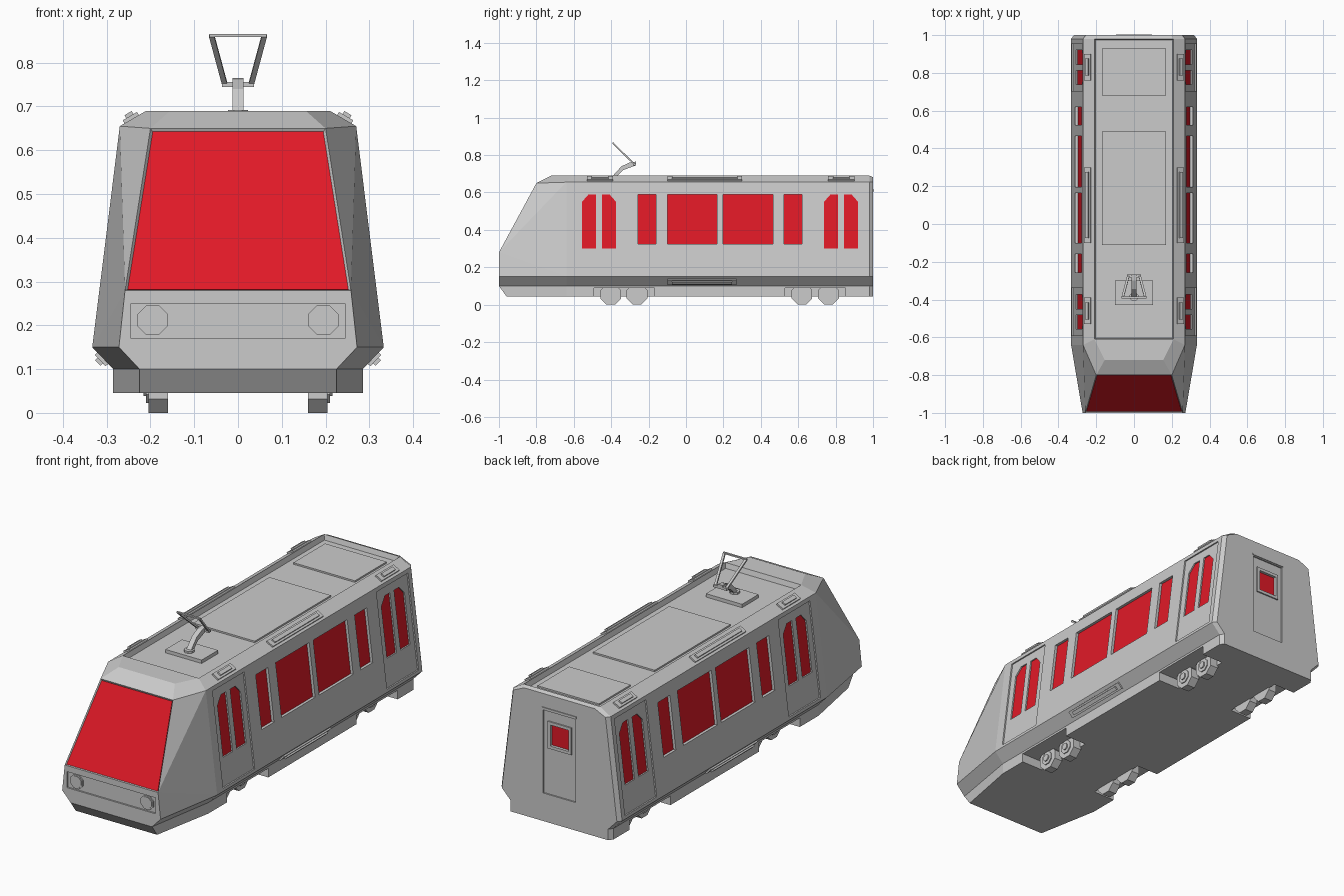
import bpy, bmesh
from math import sin, cos, pi, atan2
from mathutils import Vector, Matrix

if "Cube" in bpy.data.objects:
    bpy.data.objects.remove(bpy.data.objects["Cube"])

red = bpy.data.materials.new("window_red")
red.diffuse_color = (0.75, 0.01, 0.02, 1)
red.use_nodes = True
red.node_tree.nodes["Principled BSDF"].inputs["Base Color"].default_value = red.diffuse_color


def finish(name, bm, mat=None):
    bmesh.ops.recalc_face_normals(bm, faces=bm.faces)
    me = bpy.data.meshes.new(name)
    bm.to_mesh(me)
    bm.free()
    ob = bpy.data.objects.new(name, me)
    bpy.context.collection.objects.link(ob)
    if mat:
        me.materials.append(mat)
    return ob


def solids(name, shapes, mat=None):
    """One object made of prisms: each shape is (outline points, extrusion vector)."""
    bm = bmesh.new()
    for pts, vec in shapes:
        a = [bm.verts.new(p) for p in pts]
        b = [bm.verts.new(Vector(p) + Vector(vec)) for p in pts]
        bm.faces.new(a)
        bm.faces.new(b)
        for i in range(len(a)):
            j = (i + 1) % len(a)
            bm.faces.new((a[i], a[j], b[j], b[i]))
    return finish(name, bm, mat)


def box(x0, x1, y0, y1, z0, z1):
    return [(x0, y0, z0), (x1, y0, z0), (x1, y1, z0), (x0, y1, z0)], (0, 0, z1 - z0)


def disc(c, r, n, vec):
    """Regular n-gon prism along x, y or z, with flats on the axes."""
    u, v = [Vector(e) for e, k in zip(Matrix.Identity(3), vec) if k == 0]
    ang = [2 * pi * (i + .5) / n for i in range(n)]
    return [Vector(c) + r * (cos(t) * u + sin(t) * v) for t in ang], vec


def bar(p, q, w, t):
    """Square-ended strut: w wide in x, t thick across."""
    p, d = Vector(p), Vector(q) - Vector(p)
    x = Vector((1, 0, 0))
    n = d.cross(x).normalized()
    return [p + x * i * w / 2 + n * j * t / 2 for i, j in ((-1, -1), (1, -1), (1, 1), (-1, 1))], d


# Body shell: tapered nose, straight middle, chamfered rear
bm = bmesh.new()


def ring(pts):
    return [[bm.verts.new((s * x, y, z)) for x, y, z in pts] for s in (1, -1)]


def section(y, ye, k=0.0):
    return ring([(.285 - k, y, .045), (.285 - k, y, .1), (.333 - k, y, .15),
                 (.27 - k, y, .655), (.21 - k, ye, .69 - k * .5)])


nose = ring([(.225, -.96, .045), (.225, -1, .1), (.272, -1, .15),
             (.258, -1, .28), (.2, -.8, .65), (.155, -.72, .69)])
mid, rear, end = section(-.64, -.61), section(.98, .98), section(1, 1, .015)

for n, m in zip(nose, mid):
    for f in ((n[0], n[1], m[1], m[0]), (n[1], n[2], m[2], m[1]), (n[2], n[3], m[2]),
              (n[3], m[3], m[2]), (n[3], n[4], m[3]), (n[4], n[5], m[4], m[3])):
        bm.faces.new(f)
(nr, nl), (mr, ml) = nose, mid
bm.faces.new((nr[0], nl[0], ml[0], mr[0]))
bm.faces.new((nr[5], nl[5], ml[4], mr[4]))
bm.faces.new((nr[0], nr[1], nl[1], nl[0]))
bm.faces.new((nr[1], nr[2], nr[3], nl[3], nl[2], nl[1]))
shield = bm.faces.new((nr[3], nr[4], nl[4], nl[3]))
bm.faces.new((nr[4], nr[5], nl[5], nl[4]))
loops = [r[0] + r[1][::-1] for r in (mid, rear, end)]
for k in (0, 1):
    for i in range(10):
        j = (i + 1) % 10
        f = bm.faces.new((loops[k][i], loops[k][j], loops[k + 1][j], loops[k + 1][i]))
        if k == 0 and i == 4:
            roof = f
bm.faces.new(loops[2])
bmesh.ops.recalc_face_normals(bm, faces=bm.faces)
bmesh.ops.inset_region(bm, faces=[roof], thickness=.01, depth=-.025)
bmesh.ops.inset_region(bm, faces=[shield], thickness=.008, depth=-.008)
shield.normal_update()
glass = [v.co.copy() for v in shield.verts]
glass_vec = shield.normal * .003
body = finish("tram_body", bm)
solids("windshield", [(glass, glass_vec)], red)


# Side openings, laid out as (y, z) outlines on the leaning wall
def wall(outline, s, depth, out):
    return [(s * (.333 - (z - .15) * .1248 - depth), y, z) for y, z in outline], (s * (depth + out), 0, 0)


def rect(y0, y1, z0, z1):
    return [(y0, z0), (y1, z0), (y1, z1), (y0, z1)]


windows = [rect(a, b, .325, .59) for a, b in ((-.257, -.16), (-.1, .165), (.197, .465), (.524, .62))]
doors = []
for c in (-.465, .829):
    doors.append(rect(c - .125, c + .125, .165, .635))
    for d in (-1, 1):
        o, i = c + d * .091, c + d * .016
        windows.append([(o, .3), (i, .3), (i, .59), (o - d * .035, .59), (o, .55)])
both = (1, -1)

door_cut = [wall(o, s, .007, .03) for o in doors for s in both]
door_cut.append(box(-.09, .09, .993, 1.03, .185, .6))       # rear door
door_cut.append(box(-.245, .245, -1.03, -.992, .17, .25))   # headlight panel
for c in (-.33, .692):                                      # bogie openings
    door_cut += [box(*sorted((s * .165, s * .4)), c - .162, c + .162, -.02, .09) for s in both]
window_cut = [wall(o, s, .018, .03) for o in windows for s in both]
window_cut.append(box(-.05, .05, .98, 1.03, .43, .535))

for name, shapes in (("door_cutter", door_cut), ("window_cutter", window_cut)):
    cutter = solids(name, shapes)
    cutter.hide_render = True
    cutter.hide_set(True)
    mod = body.modifiers.new(name, "BOOLEAN")
    mod.object, mod.operation, mod.solver = cutter, "DIFFERENCE", "EXACT"

solids("side_windows", [wall(o, s, .022, -.014) for o in windows for s in both], red)
solids("rear_window", [box(-.05, .05, .975, .986, .43, .535)], red)

# Rear door window frame and rain ledge
solids("rear_window_frame", [box(-.065, -.05, .99, 1, .415, .55), box(.05, .065, .99, 1, .415, .55),
                             box(-.05, .05, .99, 1, .415, .43), box(-.05, .05, .99, 1, .535, .55)])
solids("rear_door_ledge", [box(-.095, .095, .99, 1.004, .605, .615)])

# Headlights
for s, side in ((1, "right"), (-1, "left")):
    solids("headlight_" + side, [disc((s * .195, -.985, .212), .037, 8, (0, -.013, 0)),
                                 disc((s * .195, -.985, .212), .03, 8, (0, -.016, 0))])

# Wheels with hubs
for s, side in ((1, "right"), (-1, "left")):
    parts = []
    for y in (-.403, -.262, .62, .762):
        parts += [disc((s * .16, y, .055), .0595, 8, (s * .045, 0, 0)),
                  disc((s * .16, y, .055), .035, 8, (s * .05, 0, 0)),
                  disc((s * .16, y, .055), .018, 8, (s * .056, 0, 0))]
    solids("wheels_" + side, parts)


# Two-layer vents on the roof and sill chamfers
def vent(name, x, z, y0, y1, normal, width):
    nx, nz = normal
    for s, side in ((1, "right"), (-1, "left")):
        n, t = Vector((s * nx, 0, nz)).normalized(), Vector((s * nz, 0, -nx)).normalized()
        layers = []
        for w, e, h in ((width, 0, .008), (width * .5, .025, .016)):
            c = Vector((s * x, 0, z)) - n * .004
            pts = [c + t * k * w / 2 + Vector((0, y, 0))
                   for k, y in ((-1, y0 + e), (1, y0 + e), (1, y1 - e), (-1, y1 - e))]
            layers.append((pts, n * (h + .004)))
        solids(f"{name}_{side}", layers)


for i, (y0, y1) in enumerate(((-.53, -.39), (-.1, .3), (.76, .9))):
    vent(f"roof_vent_{i + 1}", .243, .671, y0, y1, (.035, .06), .038)
vent("sill_vent", .309, .125, -.1, .27, (.05, -.048), .036)

# Roof hatches and pantograph base in the sunken roof
solids("roof_hatches", [box(-.17, .17, .68, .93, .66, .673), box(-.17, .17, -.11, .49, .66, .673)])
solids("pantograph_base", [box(-.1, .1, -.43, -.3, .66, .682),
                           disc((0, -.385, .68), .025, 8, (0, 0, .012))])

# Pantograph: bent lower arm, cross bar, two spreading arms and contact bar
arm = [(-.395, .685), (-.37, .685), (-.335, .72), (-.268, .745), (-.268, .765), (-.3, .761), (-.345, .74)]
solids("pantograph_lower_arm", [([(-.013, y, z) for y, z in arm], (.026, 0, 0))])
solids("pantograph_joint", [box(-.037, .037, -.283, -.268, .744, .756)])
arms = []
for s in both:
    pts, d = bar((s * .03, -.275, .75), (s * .06, -.388, .861), .012, .008)
    arms.append((pts, d))
solids("pantograph_upper_arms", arms)
solids("pantograph_contact_bar", [box(-.065, .065, -.394, -.384, .859, .866)])
